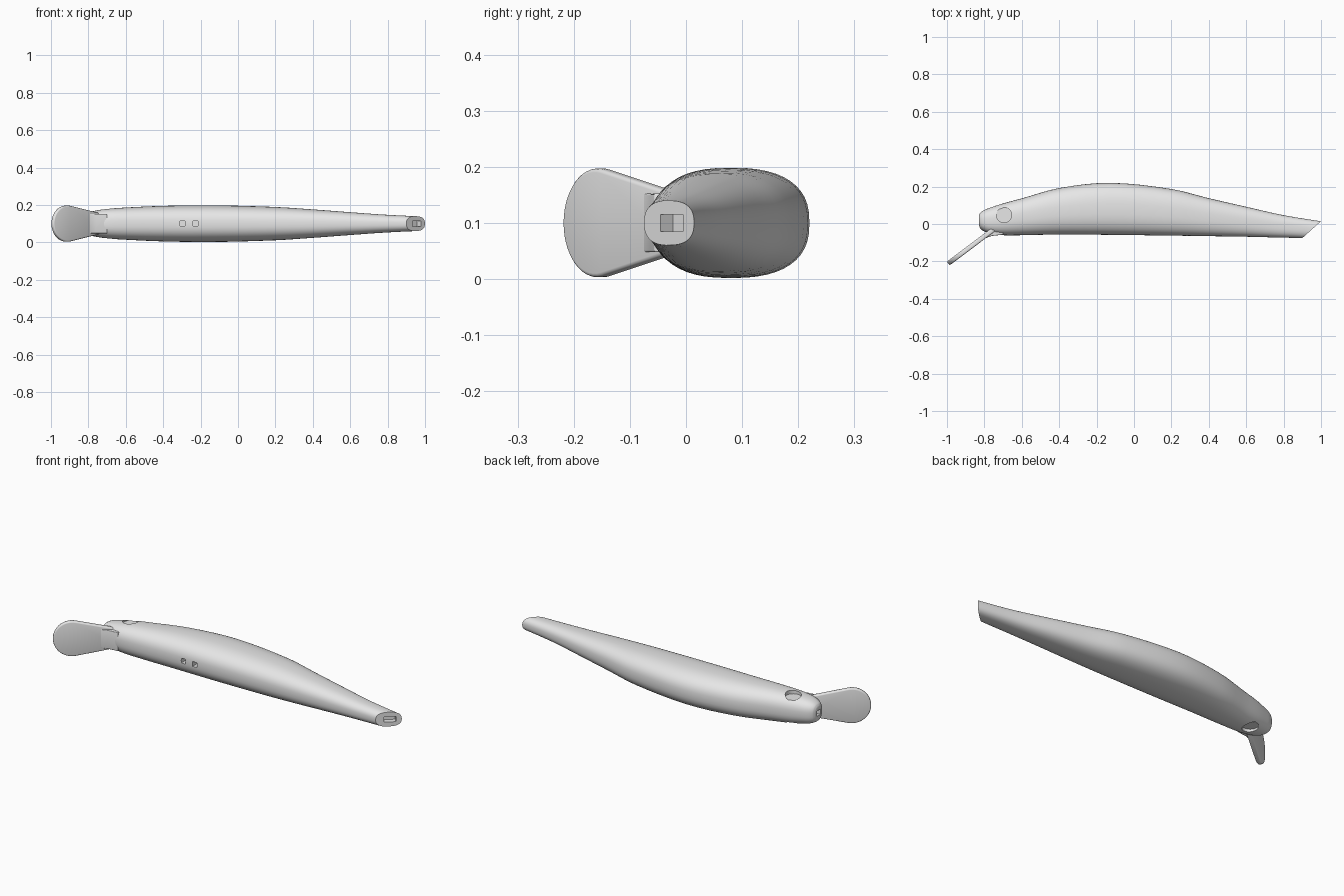
import bpy, bmesh, math
from mathutils import Vector, Matrix

if "Cube" in bpy.data.objects:
    bpy.data.objects.remove(bpy.data.objects["Cube"], do_unlink=True)

MID = 0.1  # height of the mirror plane
grey = bpy.data.materials.new("plain_grey")
grey.use_nodes = True
grey.diffuse_color = (0.8, 0.8, 0.8, 1)
grey.node_tree.nodes["Principled BSDF"].inputs["Base Color"].default_value = (0.8, 0.8, 0.8, 1)


def make_object(name, bm):
    bmesh.ops.recalc_face_normals(bm, faces=bm.faces)
    mesh = bpy.data.meshes.new(name)
    bm.to_mesh(mesh)
    bm.free()
    mesh.materials.append(grey)
    obj = bpy.data.objects.new(name, mesh)
    bpy.context.collection.objects.link(obj)
    return obj


def activate(obj):
    bpy.ops.object.select_all(action='DESELECT')
    obj.select_set(True)
    bpy.context.view_layer.objects.active = obj


def smooth(obj, angle=35):
    activate(obj)
    bpy.ops.object.shade_smooth_by_angle(angle=math.radians(angle))


def plate(name, outline, depth):
    """Extrude a flat outline along a vector."""
    bm = bmesh.new()
    face = bm.faces.new([bm.verts.new(p) for p in outline])
    new = bmesh.ops.extrude_face_region(bm, geom=[face])["geom"]
    bmesh.ops.translate(bm, vec=depth, verts=[g for g in new if isinstance(g, bmesh.types.BMVert)])
    return make_object(name, bm)


def bevel(obj, width):
    mod = obj.modifiers.new("round_edges", 'BEVEL')
    mod.width, mod.segments, mod.limit_method = width, 3, 'ANGLE'
    activate(obj)
    bpy.ops.object.modifier_apply(modifier=mod.name)
    smooth(obj)


# Body stations: x, belly y, back y, half thickness
stations = [
    (-0.83, -0.005, 0.046, 0.036), (-0.822, -0.024, 0.06, 0.048),
    (-0.8, -0.04, 0.075, 0.06), (-0.77, -0.052, 0.087, 0.068),
    (-0.7, -0.06, 0.11, 0.079), (-0.6, -0.06, 0.137, 0.086),
    (-0.4, -0.056, 0.192, 0.095), (-0.13, -0.058, 0.22, 0.098),
    (0.2, -0.062, 0.187, 0.089), (0.4, -0.065, 0.138, 0.076),
    (0.6, -0.068, 0.092, 0.061), (0.8, -0.073, 0.047, 0.047),
    (1.04, -0.077, 0.008, 0.036)]


def refine(rows, steps):
    """Smooth curve through the stations."""
    rows = [Vector(r) for r in rows]
    slope = []
    for i in range(len(rows)):
        a, b = rows[max(i - 1, 0)], rows[min(i + 1, len(rows) - 1)]
        slope.append((b - a) / (b[0] - a[0]))
    out = []
    for i in range(len(rows) - 1):
        a, b = rows[i], rows[i + 1]
        h = b[0] - a[0]
        for k in range(steps):
            t = k / steps
            s = t * t * (3 - 2 * t)
            out.append(a * (1 - s) + b * s + slope[i] * h * t * (1 - t) ** 2
                       - slope[i + 1] * h * t * t * (1 - t))
    return out + [rows[-1]]


def power(v):
    return math.copysign(abs(v) ** 0.8, v)


# Body: lofted rounded sections, then a slanted tail cut
SIDES = 48
bm = bmesh.new()
rings = []
for x, low, high, half in refine(stations, 4):
    ring = []
    for i in range(SIDES):
        a = math.tau * i / SIDES
        y = (low + high) / 2 + (high - low) / 2 * power(math.cos(a))
        ring.append(bm.verts.new((x, y, MID + half * power(math.sin(a)))))
    rings.append(ring)
for r, s in zip(rings, rings[1:]):
    for i in range(SIDES):
        j = (i + 1) % SIDES
        bm.faces.new((r[i], r[j], s[j], s[i]))
bm.faces.new(rings[0])
bm.faces.new(rings[-1])
bmesh.ops.bisect_plane(bm, geom=bm.verts[:] + bm.edges[:] + bm.faces[:],
                       plane_co=(1.0, 0.015, MID), plane_no=(0.09, -0.1, 0), clear_outer=True)
bmesh.ops.holes_fill(bm, edges=[e for e in bm.edges if e.is_boundary], sides=0)
body = make_object("body", bm)


def carve(cutter):
    cutter.hide_render = True
    mod = body.modifiers.new("recess", 'BOOLEAN')
    mod.operation, mod.solver, mod.object = 'DIFFERENCE', 'EXACT', cutter
    activate(body)
    bpy.ops.object.modifier_apply(modifier=mod.name)
    bpy.data.objects.remove(cutter, do_unlink=True)


def box_cutter(name, centre, size, turn=0):
    bm = bmesh.new()
    bmesh.ops.create_cube(bm, size=1, matrix=Matrix.Translation(centre)
                          @ Matrix.Rotation(turn, 4, 'Z') @ Matrix.Diagonal((*size, 1)))
    return make_object(name, bm)


# Eye sockets on both sides
for side in (1, -1):
    bm = bmesh.new()
    bmesh.ops.create_cone(bm, cap_ends=True, segments=40, radius1=0.041, radius2=0.041, depth=0.1,
                          matrix=Matrix.Translation((-0.695, 0.048, MID + side * 0.112)))
    carve(make_object("eye_cutter", bm))

# Belly slots, nose slot and tail slot
for x in (-0.297, -0.227):
    carve(box_cutter("belly_cutter", (x, -0.05, MID), (0.027, 0.07, 0.027)))
carve(box_cutter("nose_cutter", (-0.83, 0.018, MID), (0.06, 0.03, 0.03)))
carve(box_cutter("tail_cutter", (0.955, -0.0255, MID), (0.06, 0.06, 0.03), math.atan2(0.09, 0.1)))
smooth(body)

# Diving lip: tapered stem ending in a round paddle
root, tip = Vector((-0.72, -0.006, MID)), Vector((-0.993, -0.211, MID))
along = (tip - root).normalized()
normal = along.cross(Vector((0, 0, 1)))
radius, length, thick = 0.097, (tip - root).length, 0.025
flat = [(0, 0.05)]
for i in range(29):
    a = math.radians(101 - 202 * i / 28)
    flat.append((length - radius + radius * math.cos(a), radius * math.sin(a)))
flat.append((0, -0.05))
outline = [root + along * u + Vector((0, 0, v)) - normal * thick / 2 for u, v in flat]
bevel(plate("diving_lip", outline, normal * thick), 0.007)

# Gusset joining the lip to the belly
wedge = [(-0.835, -0.098), (-0.8, -0.078), (-0.76, -0.064), (-0.7, -0.057), (-0.7, -0.02), (-0.78, -0.045)]
bevel(plate("lip_gusset", [(x, y, MID - 0.052) for x, y in wedge], Vector((0, 0, 0.104))), 0.003)
